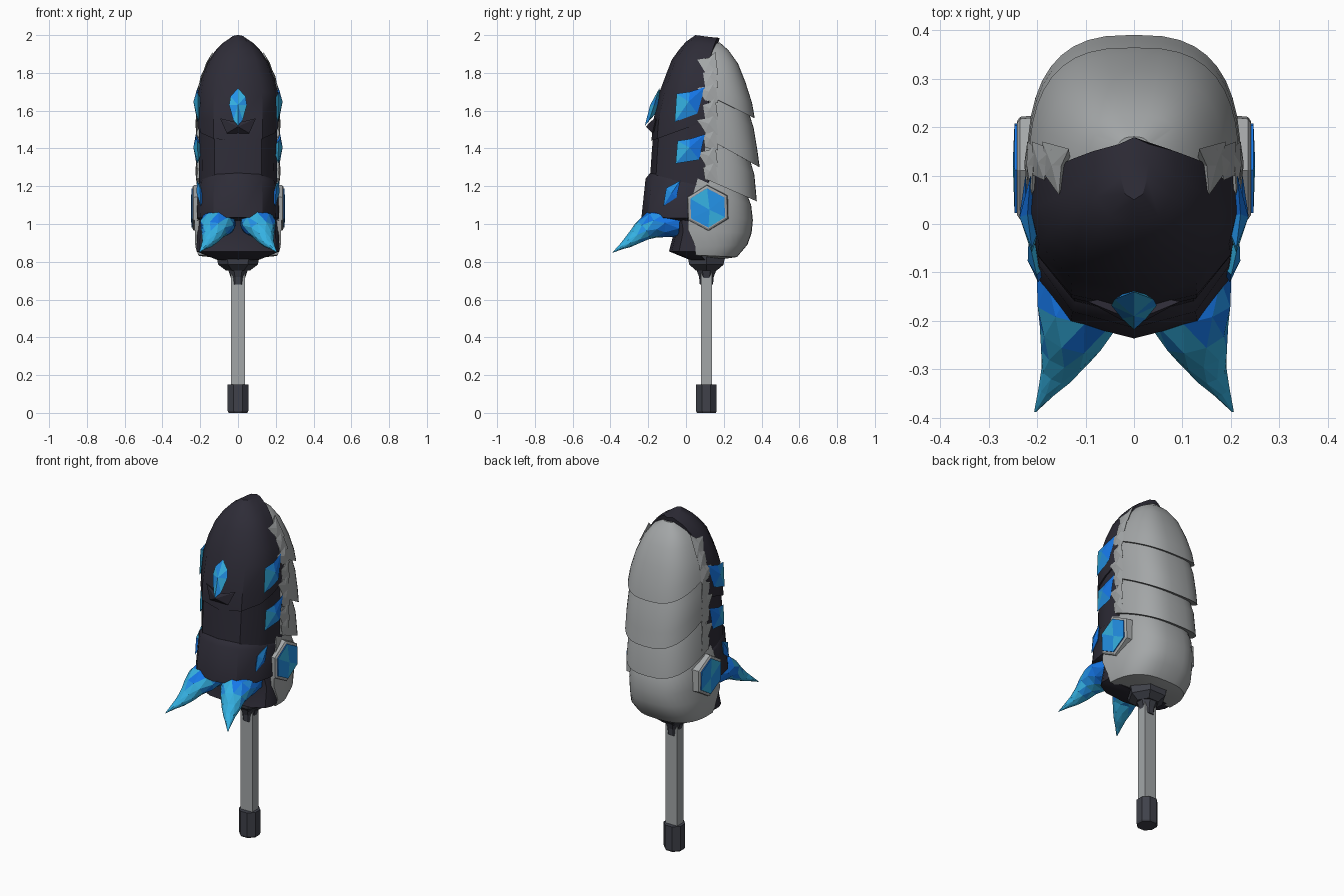
import bpy, bmesh, math, random
from mathutils import Vector

if "Cube" in bpy.data.objects:
    bpy.data.objects.remove(bpy.data.objects["Cube"])

random.seed(4)


def material(name, rgb):
    m = bpy.data.materials.new(name)
    m.diffuse_color = (*rgb, 1)
    m.use_nodes = True
    m.node_tree.nodes["Principled BSDF"].inputs["Base Color"].default_value = m.diffuse_color
    return m


DARK = material("dark shell", (0.027, 0.025, 0.038))
GREY = material("grey shell", (0.37, 0.385, 0.39))
STICK = material("stick grey", (0.36, 0.38, 0.39))
METAL = material("slate grip", (0.05, 0.053, 0.068))
BLUE = material("deep blue", (0.008, 0.19, 0.83))
AZURE = material("azure", (0.018, 0.3, 0.84))
CYAN = material("cyan", (0.035, 0.44, 0.76))


def finish(name, bm, mats, smooth=False, rule=None):
    bmesh.ops.recalc_face_normals(bm, faces=bm.faces)
    bm.faces.index_update()
    if rule:
        for f in bm.faces:
            f.material_index = rule(f)
    me = bpy.data.meshes.new(name)
    bm.to_mesh(me)
    bm.free()
    for m in mats:
        me.materials.append(m)
    ob = bpy.data.objects.new(name, me)
    bpy.context.collection.objects.link(ob)
    if smooth:
        bpy.ops.object.select_all(action='DESELECT')
        ob.select_set(True)
        bpy.context.view_layer.objects.active = ob
        bpy.ops.object.shade_smooth_by_angle(angle=math.radians(35))
    return ob


def loft(name, rings, mats, smooth=False, rule=None, facets=False):
    """Skin closed rings of equal point count and cap both ends."""
    bm = bmesh.new()
    vs = [[bm.verts.new(p) for p in r] for r in rings]
    n = len(rings[0])
    for a, b in zip(vs, vs[1:]):
        for i in range(n):
            j = (i + 1) % n
            bm.faces.new((a[i], a[j], b[j], b[i]))
    bm.faces.new(vs[0])
    bm.faces.new(vs[-1])
    if facets:
        bmesh.ops.triangulate(bm, faces=bm.faces)
    return finish(name, bm, mats, smooth, rule)


def column(name, levels, sides, mat, sy=1.0, turn=0.0):
    """Upright faceted column around the stick axis; levels are (radius, z)."""
    ang = [turn + 2 * math.pi * i / sides for i in range(sides)]
    loft(name, [[(r * math.cos(a), 0.108 + sy * r * math.sin(a), z) for a in ang]
                for r, z in levels], [mat])


# Stick, foot grip and collar
column("stick", [(0.054, 0.1), (0.054, 0.75)], 4, STICK, 0.76, math.pi / 4)
column("foot_grip", [(0.054, 0), (0.059, 0.01), (0.059, 0.15)], 8, METAL, 1, math.pi / 8)
column("collar_neck", [(0.038, 0.68), (0.042, 0.72), (0.062, 0.77)], 8, METAL, 1, math.pi / 8)
column("collar_cup", [(0.065, 0.755), (0.105, 0.785), (0.12, 0.86)], 6, METAL, 1)


# Grey back armour: overlapping rounded segments
def back_ring(w, y0, yb, zf, zb, n=20):
    pts = []
    for i in range(n + 1):
        t = math.pi * i / n
        c, s = math.cos(t), max(0, math.sin(t))
        k = s ** 0.75
        pts.append((w * math.copysign(abs(c) ** 0.72, c), y0 + (yb - y0) * k, zf + (zb - zf) * k))
    return pts


SEGMENTS = {
    "back_segment_top": [(0.04, 0.12, 0.18, 1.955, 1.96), (0.105, 0.11, 0.225, 1.915, 1.92),
                         (0.15, 0.1, 0.275, 1.86, 1.85), (0.187, 0.1, 0.315, 1.79, 1.75),
                         (0.208, 0.1, 0.35, 1.73, 1.64), (0.217, 0.1, 0.364, 1.69, 1.56),
                         (0.19, 0.1, 0.32, 1.69, 1.58)],
    "back_segment_upper": [(0.19, 0.1, 0.32, 1.74, 1.63), (0.212, 0.1, 0.358, 1.63, 1.51),
                           (0.219, 0.1, 0.378, 1.54, 1.39), (0.221, 0.1, 0.39, 1.46, 1.3),
                           (0.19, 0.1, 0.335, 1.46, 1.33)],
    "back_segment_middle": [(0.19, 0.1, 0.33, 1.5, 1.37), (0.212, 0.1, 0.362, 1.39, 1.26),
                            (0.221, 0.1, 0.375, 1.24, 1.12), (0.19, 0.1, 0.32, 1.24, 1.15)],
    "back_segment_bottom": [(0.19, 0.08, 0.31, 1.3, 1.19), (0.216, 0.05, 0.345, 1.2, 1.1),
                            (0.229, 0.015, 0.354, 1.08, 1.02), (0.229, 0.01, 0.347, 0.97, 0.95),
                            (0.226, 0.05, 0.325, 0.88, 0.89), (0.21, 0.05, 0.27, 0.835, 0.825),
                            (0.11, 0.08, 0.2, 0.83, 0.815)],
}
for name, levels in SEGMENTS.items():
    loft(name, [back_ring(*l) for l in levels], [GREY], True)


# Dark front armour: faceted plates with a central ridge
def front_ring(w, yf, yb, zs, zf):
    half = [(1, 0), (1, 0.35), (0.92, 0.62), (0.6, 0.9)]
    prof = half + [(0, 1)] + [(-a, b) for a, b in reversed(half)] + [(0, -0.12)]
    return [(w * a, yb + (yf - yb) * b, zs + (zf - zs) * max(0, b)) for a, b in prof]


PLATES = {
    "front_plate_top": [(0.03, 0.05, 0.165, 1.985, 2.0), (0.085, 0.0, 0.15, 1.95, 1.965),
                        (0.125, -0.035, 0.135, 1.905, 1.925), (0.16, -0.075, 0.12, 1.845, 1.87),
                        (0.194, -0.11, 0.12, 1.76, 1.78), (0.213, -0.14, 0.12, 1.68, 1.7),
                        (0.217, -0.175, 0.12, 1.58, 1.54), (0.214, -0.183, 0.12, 1.55, 1.44),
                        (0.19, -0.16, 0.12, 1.55, 1.45)],
    "front_plate_middle": [(0.206, -0.165, 0.12, 1.6, 1.55), (0.207, -0.18, 0.12, 1.4, 1.4),
                           (0.205, -0.192, 0.12, 1.2, 1.22)],
    "front_plate_lower": [(0.2, -0.19, 0.12, 1.2, 1.27), (0.212, -0.214, 0.12, 1.19, 1.24),
                          (0.218, -0.236, 0.1, 1.03, 1.035), (0.19, -0.08, 0.1, 1.0, 1.02)],
    "front_plate_bottom": [(0.2, -0.08, 0.06, 1.06, 1.04), (0.215, -0.06, 0.06, 0.95, 0.97),
                           (0.221, -0.09, 0.05, 0.855, 0.855), (0.11, 0.02, 0.1, 0.81, 0.81)],
}
for name, levels in PLATES.items():
    loft(name, [front_ring(*l) for l in levels], [DARK], True)


# Side stones and scales: shallow pyramids lying on the body side
def side_x(y, z):
    w = 0.216
    if z > 1.68:
        w -= (z - 1.68) * 0.2 + (z - 1.68) ** 2 * 0.75
    return w + min(0, 0.22 * y)


def stone(name, ring, apex, back, mats):
    bm = bmesh.new()
    vs = [bm.verts.new(p) for p in ring]
    for tip in (bm.verts.new(apex), bm.verts.new(back)):
        for i in range(len(vs)):
            bm.faces.new((vs[i], vs[(i + 1) % len(vs)], tip))
    finish(name, bm, mats, False, lambda f: f.index % len(mats))


def side_stone(name, outline, lift, raise_, mats, s):
    cy = sum(p[0] for p in outline) / len(outline)
    cz = sum(p[1] for p in outline) / len(outline)
    x = side_x(cy, cz)
    stone(name, [(s * (side_x(y, z) + lift), y, z) for y, z in outline],
          (s * (x + raise_), cy, cz), (s * (x - 0.03), cy, cz), mats)


GEMS = [[(-0.05, 1.69), (0.02, 1.7), (0.1, 1.725), (0.06, 1.585), (-0.06, 1.54)],
        [(-0.045, 1.44), (0.02, 1.45), (0.1, 1.475), (0.07, 1.34), (-0.055, 1.32)],
        [(-0.105, 1.19), (-0.03, 1.23), (-0.05, 1.14), (-0.12, 1.095)]]
SCALE_Z = [1.28, 1.36, 1.45, 1.53, 1.61, 1.7, 1.78, 1.85]

for side, s in (("right", 1), ("left", -1)):
    for i, g in enumerate(GEMS):
        side_stone(f"{side}_gem_{i + 1}", g, 0.008, 0.02, [AZURE, BLUE, BLUE, AZURE, CYAN], s)
    # Jagged scales along the seam between dark and grey shells
    for i, z in enumerate(SCALE_Z):
        tip = 0.06 if i % 2 else 0.09
        side_stone(f"{side}_scale_{i + 1}",
                   [(0.17, z - 0.06), (0.1, z - 0.045), (tip, z + 0.02), (0.12, z + 0.03), (0.155, z + 0.06)],
                   0.004, 0.01, [GREY], s)

    # Hexagonal medallion and its frame
    def hexagon(x, r):
        return [(s * x, 0.115 + r * math.cos(math.radians(a + 32)), 1.085 + r * math.sin(math.radians(a + 32)))
                for a in range(0, 360, 60)]
    loft(f"{side}_medallion_frame", [hexagon(0.19, 0.125), hexagon(0.235, 0.12), hexagon(0.241, 0.11)], [GREY])
    loft(f"{side}_medallion_rim", [hexagon(0.22, 0.104), hexagon(0.246, 0.104)], [BLUE])
    stone(f"{side}_medallion_crystal", hexagon(0.2465, 0.103),
          (s * 0.25, 0.125, 1.075), (s * 0.23, 0.115, 1.085), [AZURE, CYAN, AZURE])

    # Curved crystal horn
    path = [(0.1, -0.04, 1.0, 0.088), (0.106, -0.12, 1.005, 0.095), (0.113, -0.18, 0.995, 0.091),
            (0.128, -0.23, 0.965, 0.07), (0.143, -0.27, 0.93, 0.052), (0.16, -0.31, 0.9, 0.034),
            (0.181, -0.345, 0.878, 0.018), (0.204, -0.387, 0.85, 0.002)]
    rings = []
    for k, (x, y, z, r) in enumerate(path):
        a = Vector(path[max(0, k - 1)][:3])
        b = Vector(path[min(len(path) - 1, k + 1)][:3])
        d = (b - a).normalized()
        u = d.cross(Vector((0, 0, 1))).normalized()
        v = u.cross(d)
        rings.append([(s * p.x, p.y, p.z) for p in
                      (Vector((x, y, z)) + r * (u * math.cos(t) + 0.8 * v * math.sin(t))
                       for t in [2 * math.pi * (i + 0.5 * k) / 9 for i in range(9)])])

    def horn_colour(f):
        c = f.calc_center_median()
        depth = -c.y + random.uniform(-0.07, 0.07) - 0.5 * (c.z - 0.97)
        return 0 if depth < 0.17 else 1 if depth < 0.22 else 2
    loft(f"{side}_horn", rings, [BLUE, AZURE, CYAN], False, horn_colour, True)

# Front gem, leaning out from the top plate, with a dark lip below
stone("front_gem",
      [(0, -0.14, 1.72), (0.04, -0.155, 1.675), (0.047, -0.168, 1.63), (0.025, -0.195, 1.55),
       (0, -0.218, 1.52), (-0.025, -0.195, 1.55), (-0.047, -0.168, 1.63), (-0.04, -0.155, 1.675)],
      (0, -0.19, 1.63), (0, -0.13, 1.62), [CYAN, AZURE])
stone("front_gem_lip",
      [(0.095, -0.16, 1.56), (0.035, -0.185, 1.545), (-0.035, -0.185, 1.545), (-0.095, -0.16, 1.56),
       (-0.06, -0.178, 1.48), (0.06, -0.178, 1.48)],
      (0, -0.212, 1.515), (0, -0.14, 1.51), [DARK])
